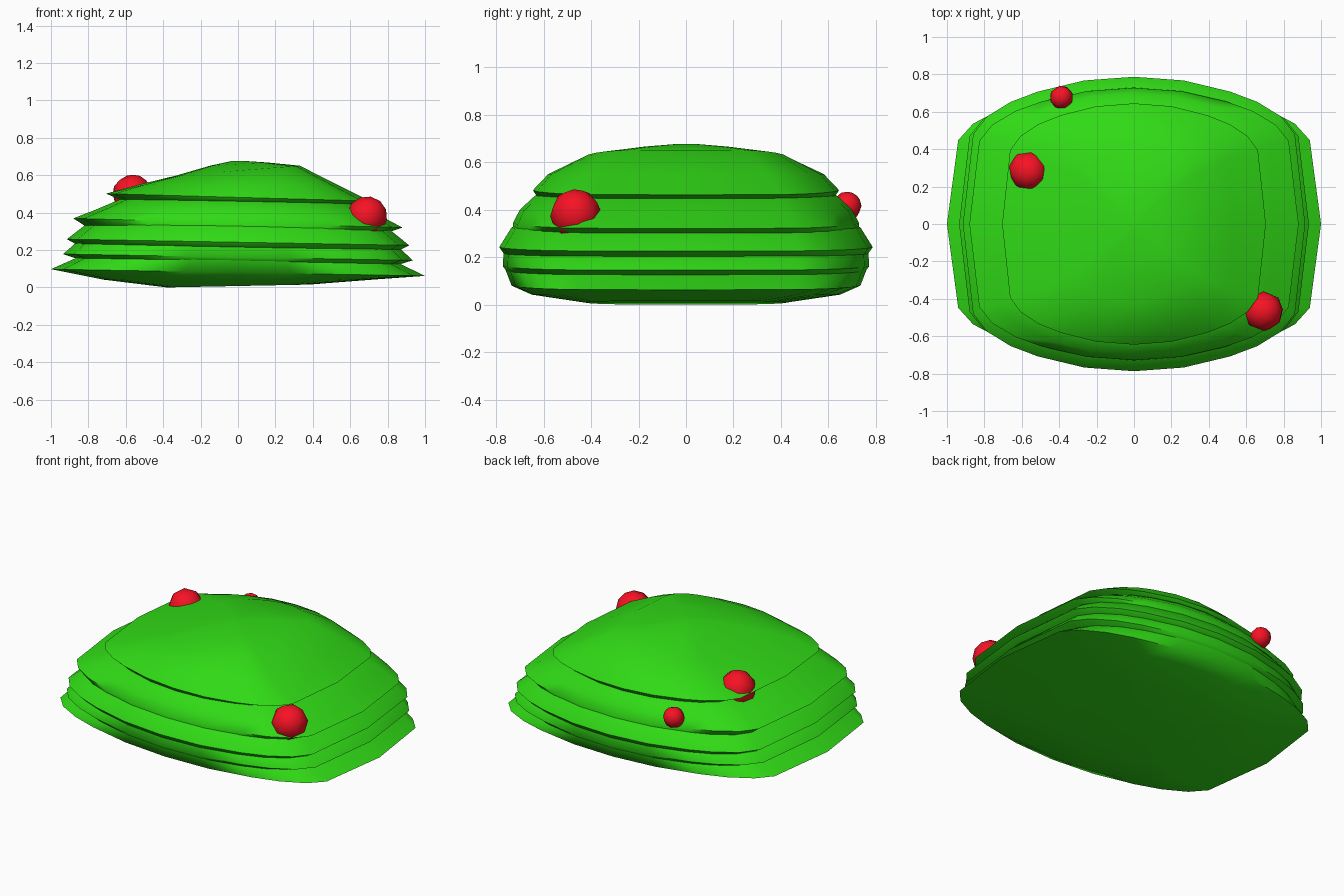
import bpy, bmesh, math

if "Cube" in bpy.data.objects:
    bpy.data.objects.remove(bpy.data.objects["Cube"])


def material(name, rgb):
    m = bpy.data.materials.new(name)
    m.diffuse_color = (*rgb, 1)
    m.use_nodes = True
    m.node_tree.nodes["Principled BSDF"].inputs["Base Color"].default_value = m.diffuse_color
    return m


GREEN = material("leaf green", (0.03, 0.70, 0.008))
RED = material("berry red", (0.93, 0.006, 0.018))

# Boxy outline with pointed left and right ends, one quarter then mirrored
quarter = [(1, 0), (.94, .61), (.86, .73), (.72, .83), (.56, .90), (.29, .975)]
half = quarter + [(0, 1)] + [(-x, y) for x, y in reversed(quarter)]
OUTLINE = half + [(x, -y) for x, y in reversed(half[1:-1])]


def leaf_layer(name, rings):
    """Loft rings of (x half, y half, height, sideways tilt) into a closed shell."""
    bm = bmesh.new()
    loops = [[bm.verts.new((x * rx, y * ry, z + tilt * x * rx)) for x, y in OUTLINE]
             for rx, ry, z, tilt in rings]
    n = len(OUTLINE)
    for a, b in zip(loops, loops[1:]):
        for i in range(n):
            j = (i + 1) % n
            bm.faces.new((a[i], a[j], b[j], b[i]))
    bm.faces.new(loops[0][::-1])
    bm.faces.new(loops[-1])
    bmesh.ops.recalc_face_normals(bm, faces=bm.faces)
    me = bpy.data.meshes.new(name)
    bm.to_mesh(me)
    bm.free()
    me.materials.append(GREEN)
    ob = bpy.data.objects.new(name, me)
    bpy.context.collection.objects.link(ob)
    smooth(ob)


def smooth(ob):
    bpy.ops.object.select_all(action='DESELECT')
    ob.select_set(True)
    bpy.context.view_layer.objects.active = ob
    bpy.ops.object.shade_smooth_by_angle(angle=math.radians(50))


# Foliage, five overlapping leaf layers from the ground up
T = -0.018
leaf_layer("leaf_layer_bottom", [(.38, .42, .008, .02), (.72, .65, .042, 0), (1, .735, .08, T),
                                 (.86, .76, .145, T), (.7, .7, .2, T)])
leaf_layer("leaf_layer_low", [(.7, .7, .11, T), (.86, .755, .138, T), (.935, .772, .162, T),
                              (.865, .768, .225, T), (.7, .7, .27, T)])
leaf_layer("leaf_layer_middle", [(.7, .7, .19, T), (.865, .768, .215, T), (.915, .787, .242, T),
                                 (.81, .735, .325, T), (.65, .65, .37, T)])
leaf_layer("leaf_layer_high", [(.65, .65, .29, T), (.82, .73, .315, T), (.88, .728, .345, -.028),
                               (.76, .7, .4, -.022), (.63, .635, .46, T), (.5, .5, .5, T)])
leaf_layer("leaf_layer_top", [(.4, .4, .43, T), (.63, .63, .458, T), (.705, .645, .482, -.028),
                              (.53, .58, .55, 0), (.33, .42, .625, .08), (.15, .2, .66, .06),
                              (.03, .04, .677, 0)])

# Berries
for i, (x, y, z, r) in enumerate([(-.565, .285, .498, .107), (.69, -.465, .38, .108),
                                  (-.388, .677, .413, .063)]):
    bpy.ops.mesh.primitive_uv_sphere_add(segments=8, ring_count=6, radius=r,
                                         location=(x, y, z), rotation=(.6, .4, i))
    berry = bpy.context.object
    berry.name = f"berry_{i + 1}"
    berry.data.materials.append(RED)
    smooth(berry)
